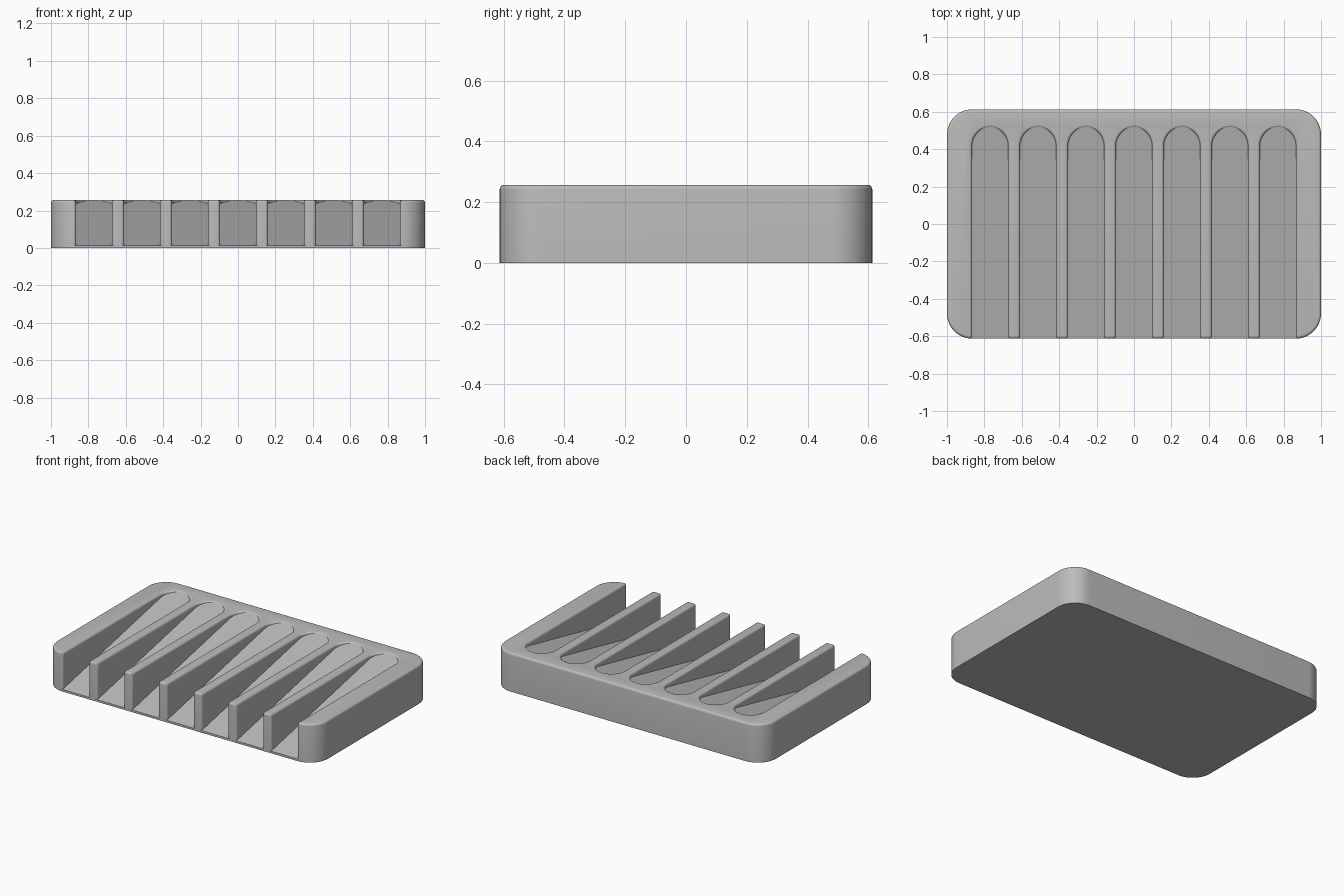
import bpy, bmesh
from math import sin, cos, pi, radians
from mathutils import Vector

cube = bpy.data.objects.get("Cube")
if cube:
    bpy.data.objects.remove(cube, do_unlink=True)

HALF_X, HALF_Y, HEIGHT = 1.0, 0.613, 0.257
CORNER, ROUND = 0.135, 0.015
GROOVES, PITCH, HALF_W, BACK_END = 7, 0.2565, 0.096, 0.515
FLOOR_FRONT, FLOOR_BACK = 0.014, 0.252

mat = bpy.data.materials.new("plain grey")
mat.use_nodes = True
grey = (0.5, 0.5, 0.5, 1)
mat.diffuse_color = grey
mat.node_tree.nodes["Principled BSDF"].inputs["Base Color"].default_value = grey


def arc(cx, cy, r, start, end, steps):
    angles = [radians(start + (end - start) * i / steps) for i in range(steps + 1)]
    return [(cx + r * cos(a), cy + r * sin(a)) for a in angles]


def loft(rings):
    """Closed solid through a stack of (outline, z) rings."""
    bm = bmesh.new()
    loops = [[bm.verts.new((x, y, z)) for x, y in pts] for pts, z in rings]
    for low, high in zip(loops, loops[1:]):
        for i in range(len(low)):
            j = (i + 1) % len(low)
            bm.faces.new((low[i], low[j], high[j], high[i]))
    bm.faces.new(loops[0][::-1])
    bm.faces.new(loops[-1])
    return bm


def to_object(bm, name):
    bmesh.ops.recalc_face_normals(bm, faces=bm.faces[:])
    mesh = bpy.data.meshes.new(name)
    bm.to_mesh(mesh)
    bm.free()
    mesh.materials.append(mat)
    ob = bpy.data.objects.new(name, mesh)
    bpy.context.collection.objects.link(ob)
    return ob


def slab_outline(inset):
    x, y = HALF_X - CORNER, HALF_Y - CORNER
    pts = []
    for k, (sx, sy) in enumerate([(1, 1), (-1, 1), (-1, -1), (1, -1)]):
        pts += arc(sx * x, sy * y, CORNER - inset, 90 * k, 90 * k + 90, 12)
    return pts


def groove_outline(cx, flare):
    # Round back end, straight sides, softened mouth at the front
    w = HALF_W + flare
    pts = arc(cx, BACK_END - HALF_W, w, 0, 180, 24)
    mouth = [(ROUND * (1 - cos(a)), -HALF_Y + ROUND * (1 - sin(a)))
             for a in (i * pi / 8 for i in range(5))]
    mouth.append((ROUND, -HALF_Y - 0.1))
    pts += [(cx - w - dx, y) for dx, y in mouth]
    pts += [(cx + w + dx, y) for dx, y in reversed(mouth)]
    return pts


# Slab with a rounded top rim
steps = [i * pi / 10 for i in range(6)]
rim = [(ROUND * (1 - cos(a)), HEIGHT - ROUND + ROUND * sin(a)) for a in steps]
tray = to_object(loft([(slab_outline(0), 0)] +
                      [(slab_outline(d), z) for d, z in rim]), "grooved_tray")

# Groove cutters: rounded lip above, sloping floor below
slope = Vector((0, BACK_END + HALF_Y, FLOOR_BACK - FLOOR_FRONT))
normal = Vector((0, -slope.z, slope.y)).normalized()
cutters = bpy.data.collections.new("groove_cutters")
bpy.context.scene.collection.children.link(cutters)
for n in range(GROOVES):
    cx = (n - (GROOVES - 1) / 2) * PITCH
    rings = [(groove_outline(cx, 0), -0.1)]
    rings += [(groove_outline(cx, d), z) for d, z in rim]
    rings.append((groove_outline(cx, ROUND), HEIGHT + 0.1))
    bm = loft(rings)
    bmesh.ops.bisect_plane(bm, geom=bm.verts[:] + bm.edges[:] + bm.faces[:],
                           plane_co=(0, -HALF_Y, FLOOR_FRONT), plane_no=normal,
                           clear_inner=True)
    bmesh.ops.holes_fill(bm, edges=[e for e in bm.edges if e.is_boundary], sides=0)
    cutter = to_object(bm, "groove_cutter")
    bpy.context.collection.objects.unlink(cutter)
    cutters.objects.link(cutter)
    cutter.hide_render = True

# Cut all grooves, then bake the result and drop the cutters
cut = tray.modifiers.new("grooves", 'BOOLEAN')
cut.operation = 'DIFFERENCE'
cut.solver = 'EXACT'
cut.operand_type = 'COLLECTION'
cut.collection = cutters
bpy.ops.object.select_all(action='DESELECT')
bpy.context.view_layer.objects.active = tray
tray.select_set(True)
bpy.ops.object.modifier_apply(modifier=cut.name)
for ob in list(cutters.objects):
    bpy.data.objects.remove(ob, do_unlink=True)
bpy.data.collections.remove(cutters)
bpy.ops.object.shade_smooth_by_angle(angle=radians(30))
